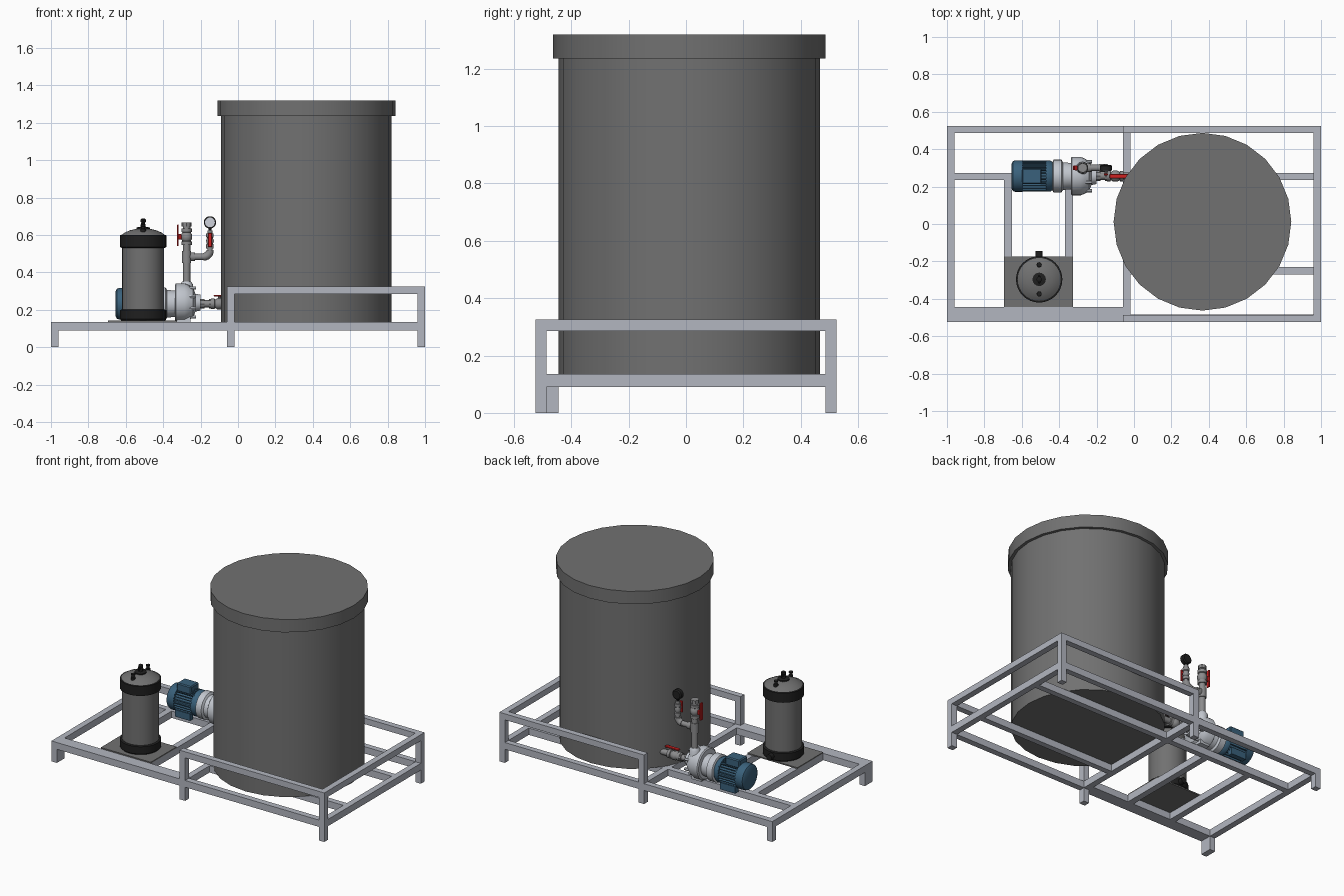
import bpy, bmesh, math
from mathutils import Vector, Matrix

if "Cube" in bpy.data.objects:
    bpy.data.objects.remove(bpy.data.objects["Cube"])

def mat(name, r, g, b):
    m = bpy.data.materials.new(name)
    m.diffuse_color = (r, g, b, 1)
    m.use_nodes = True
    m.node_tree.nodes["Principled BSDF"].inputs["Base Color"].default_value = m.diffuse_color
    return m

STEEL = mat("frame steel", .45, .47, .53)
GRAY = mat("tank gray", .165, .165, .165)
BLACK = mat("black plastic", .014, .014, .014)
BLUE = mat("motor blue", .042, .12, .20)
CAST = mat("pump casting", .55, .58, .63)
PIPE = mat("pipe gray", .26, .26, .265)
RED = mat("handle red", .62, .015, .015)
FACE = mat("gauge face", .62, .65, .72)

def finish(name, bm, m, smooth=False):
    bmesh.ops.recalc_face_normals(bm, faces=bm.faces[:])
    me = bpy.data.meshes.new(name)
    bm.to_mesh(me)
    bm.free()
    me.materials.append(m)
    ob = bpy.data.objects.new(name, me)
    bpy.context.collection.objects.link(ob)
    if smooth:
        bpy.ops.object.select_all(action='DESELECT')
        ob.select_set(True)
        bpy.context.view_layer.objects.active = ob
        bpy.ops.object.shade_smooth_by_angle(angle=math.radians(35))
    return ob

def box(name, x0, x1, y0, y1, z0, z1, m, bevel=0):
    bm = bmesh.new()
    bmesh.ops.create_cube(bm, size=1)
    for v in bm.verts:
        v.co = ((x0 + x1) / 2 + v.co.x * (x1 - x0),
                (y0 + y1) / 2 + v.co.y * (y1 - y0),
                (z0 + z1) / 2 + v.co.z * (z1 - z0))
    if bevel:
        bmesh.ops.bevel(bm, geom=bm.edges[:], offset=bevel, segments=1, affect='EDGES')
    return finish(name, bm, m)

def lathe(name, origin, axis, profile, m, seg=24):
    """Revolve (radius, distance) pairs about an axis, closing both ends."""
    q = Vector(axis).to_track_quat('Z', 'Y')
    bm = bmesh.new()
    rings = []
    for r, t in profile:
        rings.append([bm.verts.new(Vector(origin) + q @ Vector(
            (r * math.cos(2 * math.pi * i / seg), r * math.sin(2 * math.pi * i / seg), t)))
            for i in range(seg)])
    for a, b in zip(rings, rings[1:]):
        for i in range(seg):
            j = (i + 1) % seg
            bm.faces.new((a[i], a[j], b[j], b[i]))
    bm.faces.new(rings[0])
    bm.faces.new(rings[-1])
    return finish(name, bm, m, True)

def cyl(name, p, axis, r, length, m, seg=20):
    return lathe(name, p, axis, [(r, 0), (r, length)], m, seg)

X, Y, Z = (1, 0, 0), (0, 1, 0), (0, 0, 1)
W, ZB, ZT, ZR = .525, .09, .135, .325   # half width, deck bottom, deck top, rail top

# base frame
box("front_wide_beam", -1, -.06, -W, -.445, ZB, ZT, STEEL)
box("front_right_beam", -.06, 1, -W, -.485, ZB, ZT, STEEL)
box("back_beam", -1, 1, .487, W, ZB, ZT, STEEL)
box("left_beam", -1, -.96, -.445, .487, ZB, ZT, STEEL)
box("middle_cross_beam", -.06, -.02, -.485, .487, ZB, ZT, STEEL)
box("right_beam", .96, 1, -.485, .487, ZB, ZT, STEEL)
box("pump_beam", -.96, -.06, .236, .274, ZB, ZT, STEEL)
for n, y in (("back", .255), ("front", -.25)):
    box(n + "_tank_beam", -.02, .96, y - .019, y + .019, ZB, ZT, STEEL)
for n, x in (("left", -.673), ("right", -.348)):
    box(n + "_filter_beam", x - .021, x + .021, -.445, .236, ZB, ZT, STEEL)

# legs, posts and guard rail
box("front_left_leg", -1, -.96, -W, -.445, 0, ZB, STEEL)
box("back_left_leg", -1, -.96, .487, W, 0, ZB, STEEL)
for s, n in ((-1, "front"), (1, "back")):
    y0, y1 = sorted((s * W, s * .486))
    box(n + "_middle_post", -.06, -.02, y0, y1, 0, ZR, STEEL)
    box(n + "_right_post", .96, 1, y0, y1, 0, ZR, STEEL)
    box(n + "_guard_rail", -.02, .96, y0, y1, .285, ZR, STEEL)
box("right_guard_rail", .96, 1, -.486, .486, .285, ZR, STEEL)

# storage tank with lid
lathe("storage_tank", (.366, .012, 0), Z, [(.456, ZT), (.456, 1.24)], GRAY, 24)
lathe("tank_lid", (.366, .012, 0), Z, [(.475, 1.235), (.475, 1.32)], GRAY, 24)

# filter vessel on its plate
fx, fy = -.507, -.296
box("filter_plate", -.694, -.327, -.445, -.175, ZT, .143, GRAY)
cyl("filter_body", (fx, fy, .15), Z, .112, .43, GRAY, 32)
lathe("filter_bottom_cap", (fx, fy, 0), Z, [(.118, .143), (.124, .15), (.124, .198), (.112, .202)], BLACK, 32)
lathe("filter_top_cap", (fx, fy, 0), Z, [(.112, .53), (.124, .535), (.124, .598), (.116, .601)], BLACK, 32)
lathe("filter_dome", (fx, fy, 0), Z, [(.116, .6), (.098, .613), (.07, .625), (.035, .633), (.005, .635)], GRAY, 32)
lathe("filter_hub", (fx, fy, 0), Z, [(.036, .625), (.036, .64), (.014, .644), (.01, .665),
                                     (.014, .67), (.014, .683), (.008, .687)], BLACK, 16)
box("filter_top_knob", fx - .006, fx + .006, fy - .022, fy + .022, .652, .68, BLACK, .003)
for n, dy in (("front", -.078), ("back", .078)):
    lathe(n + "_dome_fitting", (fx, fy + dy, 0), Z, [(.014, .605), (.014, .632), (.009, .634), (.009, .645),
                                                    (.013, .647), (.013, .655)], BLACK, 12)
cyl("filter_port", (fx, fy + .1, .172), Y, .019, .052, BLACK, 16)

# electric motor with cooling fins
py, pz = .256, .232
lathe("motor_body", (0, py, pz), X, [(.07, -.62), (.07, -.455), (.06, -.425)], BLUE, 32)
lathe("motor_fan_cover", (0, py, pz), X, [(.066, -.655), (.08, -.647), (.084, -.635), (.084, -.595)], BLUE, 32)
lathe("motor_end_bell", (0, py, pz), X, [(.083, -.47), (.083, -.447), (.07, -.428)], BLUE, 32)
bm = bmesh.new()
for i in range(28):
    rot = Matrix.Translation((-.535, py, pz)) @ Matrix.Rotation(2 * math.pi * i / 28, 4, 'X')
    bmesh.ops.create_cube(bm, size=1, matrix=rot @ Matrix.Translation((0, 0, .074))
                          @ Matrix.Diagonal((.14, .005, .018, 1)))
finish("motor_fins", bm, BLUE)
box("motor_terminal_box", -.6, -.495, py - .042, py + .042, .29, .345, BLUE, .006)
for n, s in (("front", -1), ("back", 1)):
    box(n + "_motor_foot", -.59, -.48, py + s * .055 - .016, py + s * .055 + .016, ZT, .18, BLUE)

# pump casing
lathe("pump_flange", (0, py, pz), X, [(.078, -.435), (.088, -.43), (.088, -.388), (.074, -.38),
                                      (.07, -.335)], CAST, 32)
lathe("pump_volute", (0, py, pz + .006), X, [(.095, -.338), (.103, -.332), (.103, -.285), (.093, -.262),
      (.08, -.24), (.06, -.232), (.048, -.228), (.042, -.2)], CAST, 32)
lathe("pump_outlet_neck", (-.275, .3, 0), Z, [(.034, .26), (.034, .335), (.024, .35)], CAST, 16)
bm = bmesh.new()
for i in range(8):
    a = 2 * math.pi * (i + .5) / 8
    bmesh.ops.create_cone(bm, cap_ends=True, segments=6, radius1=.009, radius2=.009, depth=.05, matrix=Matrix.Translation(
        (-.25, py + .084 * math.cos(a), pz + .006 + .084 * math.sin(a))) @ Matrix.Rotation(math.pi / 2, 4, 'Y'))
finish("pump_bolts", bm, CAST)
box("pump_foot", -.325, -.255, py - .05, py + .05, ZT, .16, CAST)

def valve(name, p, axis):
    """Ball valve body: two collars and a bulged middle."""
    lathe(name, p, axis, [(.028, -.045), (.028, -.026), (.022, -.023), (.03, -.01), (.03, .01),
                          (.022, .023), (.028, .026), (.028, .045)], PIPE, 16)

# suction line from the tank
cyl("suction_pipe", (-.21, py, pz), X, .019, .23, PIPE)
for n, x in (("pump", -.2), ("middle", -.155)):
    cyl(n + "_suction_union", (x, py, pz), X, .026, .022, PIPE, 8)
valve("suction_valve", (-.1, py, pz), X)
cyl("suction_valve_stem", (-.1, py, pz), Z, .008, .044, PIPE, 10)
box("suction_valve_handle", -.13, -.03, py - .013, py + .011, .271, .279, RED, .002)

# discharge riser with valve
rx, ry, bx = -.275, .3, -.15
cyl("discharge_riser", (rx, ry, .33), Z, .02, .335, PIPE)
cyl("riser_tee", (rx, ry, .45), Z, .025, .065, PIPE)
cyl("riser_top_collar", (rx, ry, .645), Z, .026, .022, PIPE, 8)
valve("riser_valve", (rx, ry, .59), Z)
cyl("riser_valve_stem", (rx, ry, .59), (-1, 0, 0), .008, .04, PIPE, 10)
box("riser_valve_handle", -.326, -.317, ry - .012, ry + .012, .54, .655, RED, .002)
box("riser_handle_hub", -.318, -.303, ry - .013, ry + .013, .575, .605, RED, .002)

# gauge branch with elbow
cyl("branch_pipe", (rx, ry, .483), X, .017, .1, PIPE)
cyl("branch_collar", (-.255, ry, .483), X, .023, .025, PIPE)
curve = [Vector((-.185 + .035 * math.sin(a), ry, .518 - .035 * math.cos(a)))
         for a in (i * math.pi / 12 for i in range(7))]
bm = bmesh.new()
prev = None
for k, c in enumerate(curve):
    a = k * math.pi / 12
    out = Vector((math.sin(a), 0, -math.cos(a)))
    ring = [bm.verts.new(c + .021 * (math.cos(t) * out + math.sin(t) * Vector(Y)))
            for t in (i * math.pi / 8 for i in range(16))]
    if prev:
        for i in range(16):
            j = (i + 1) % 16
            bm.faces.new((prev[i], prev[j], ring[j], ring[i]))
    else:
        bm.faces.new(ring)
    prev = ring
bm.faces.new(prev)
finish("branch_elbow", bm, PIPE, True)
cyl("gauge_pipe", (bx, ry, .515), Z, .014, .11, PIPE)
lathe("gauge_valve", (bx, ry, .568), Z, [(.02, -.04), (.02, -.02), (.016, -.016), (.021, 0), (.016, .016),
                                         (.02, .02), (.02, .04)], PIPE, 16)
cyl("gauge_valve_stem", (bx, ry, .568), (0, -1, 0), .007, .033, PIPE, 10)
box("gauge_valve_handle", bx - .011, bx + .011, ry - .04, ry - .031, .535, .61, RED, .002)

# pressure gauge
cyl("gauge_stem", (bx, ry, .615), Z, .009, .03, BLACK, 10)
lathe("gauge_case", (bx, ry, .667), Y, [(.033, -.014), (.033, .01), (.026, .016)], BLACK, 24)
cyl("gauge_dial", (bx, ry - .017, .667), Y, .026, .005, FACE, 24)
